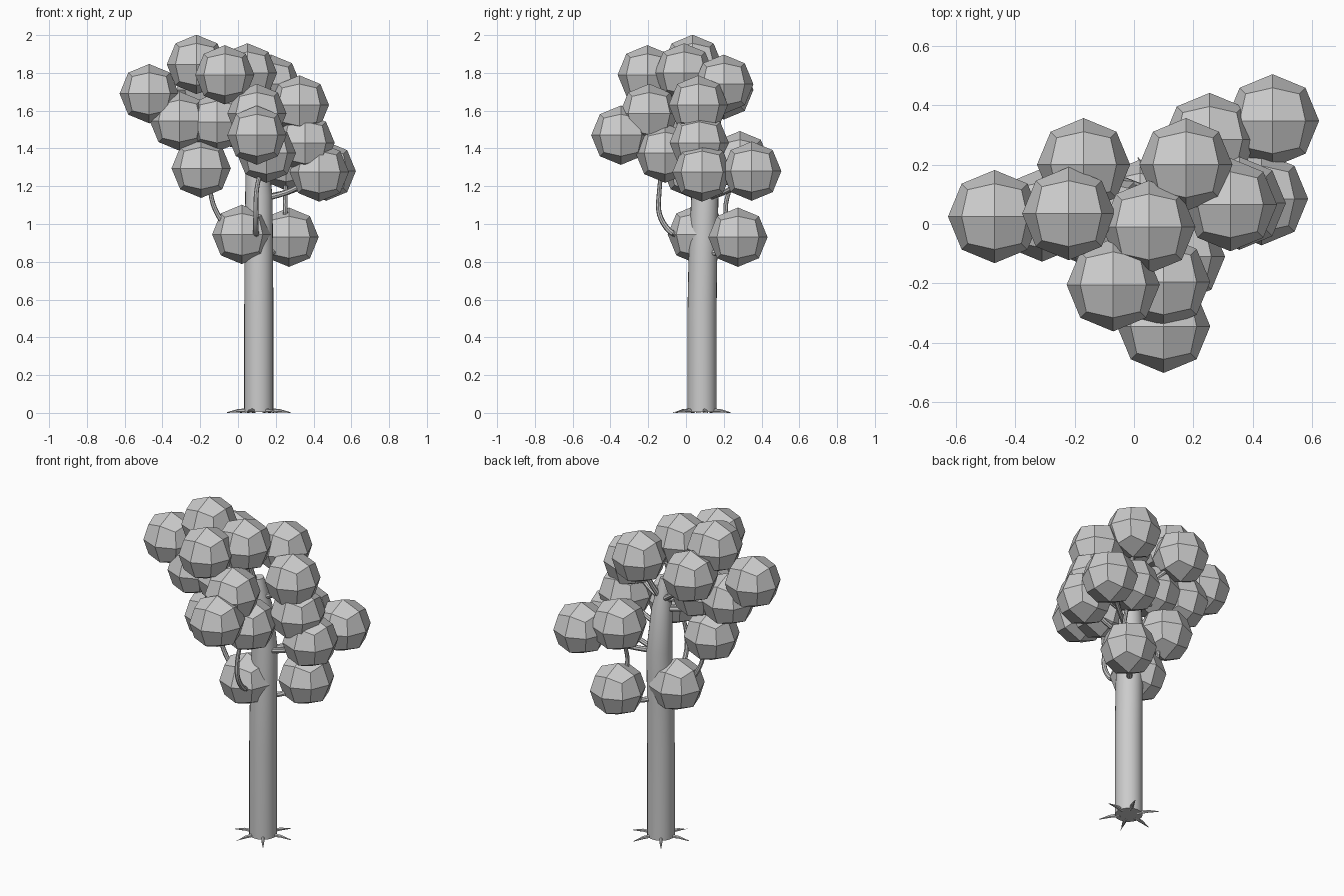
import bpy, bmesh, math
from mathutils import Vector

if "Cube" in bpy.data.objects:
    bpy.data.objects.remove(bpy.data.objects["Cube"])

R = 0.157


def finish(bm, name, smooth=False):
    bmesh.ops.recalc_face_normals(bm, faces=bm.faces[:])
    me = bpy.data.meshes.new(name)
    bm.to_mesh(me)
    bm.free()
    ob = bpy.data.objects.new(name, me)
    bpy.context.collection.objects.link(ob)
    if smooth:
        bpy.ops.object.select_all(action='DESELECT')
        ob.select_set(True)
        bpy.context.view_layer.objects.active = ob
        bpy.ops.object.shade_smooth_by_angle(angle=math.radians(40))
    return ob


def leaf_ball(name, centre):
    # 24-face ball: a cube split once and pushed out to a sphere
    bm = bmesh.new()
    bmesh.ops.create_cube(bm, size=2)
    bmesh.ops.subdivide_edges(bm, edges=bm.edges[:], cuts=1, use_grid_fill=True)
    for v in bm.verts:
        v.co = v.co.normalized() * R + Vector(centre)
    finish(bm, name)


def tube(name, points, radii, sides):
    # round tube swept along a path, closed at both ends
    pts = [Vector(p) for p in points]
    bm = bmesh.new()
    rings = []
    for i, p in enumerate(pts):
        d = (pts[min(i + 1, len(pts) - 1)] - pts[max(i - 1, 0)]).normalized()
        if i == 0 and abs(d.z) > 0.9:
            d = Vector((0, 0, 1))
        ref = Vector((0, 1, 0)) if abs(d.y) < 0.9 else Vector((1, 0, 0))
        u = ref.cross(d).normalized()
        w = d.cross(u)
        rings.append([bm.verts.new(p + radii[i] * (
            u * math.cos(2 * math.pi * k / sides) + w * math.sin(2 * math.pi * k / sides)))
            for k in range(sides)])
    for a, b in zip(rings, rings[1:]):
        for k in range(sides):
            n = (k + 1) % sides
            bm.faces.new((a[k], a[n], b[n], b[k]))
    bm.faces.new(rings[0])
    bm.faces.new(rings[-1])
    finish(bm, name, True)


def smooth_path(points, n=5):
    # Catmull-Rom interpolation of the branch points
    p = [Vector(q) for q in points]
    p = [2 * p[0] - p[1]] + p + [2 * p[-1] - p[-2]]
    out = []
    for i in range(1, len(p) - 2):
        a, b, c, d = p[i - 1:i + 3]
        for k in range(n):
            t = k / n
            out.append(0.5 * (2 * b + (c - a) * t + (2 * a - 5 * b + 4 * c - d) * t * t
                              + (3 * b - a - 3 * c + d) * t ** 3))
    return out + [p[-2]]


def branch(name, points):
    path = smooth_path(points)
    tube(name, path, [0.017 - 0.007 * i / len(path) for i in range(len(path))], 8)


# foliage
balls = [
    (-0.47, 0.025, 1.69), (-0.22, 0.035, 1.845), (-0.07, -0.205, 1.79),
    (0.05, -0.01, 1.80), (0.175, 0.20, 1.74), (-0.17, 0.20, 1.71),
    (0.325, 0.065, 1.63), (-0.31, 0.03, 1.545), (-0.11, 0.03, 1.54),
    (0.10, -0.195, 1.585), (0.10, -0.345, 1.47), (0.355, 0.07, 1.43),
    (-0.195, 0.03, 1.295), (0.15, -0.11, 1.375), (0.255, 0.285, 1.335),
    (0.43, 0.085, 1.275), (0.467, 0.348, 1.28), (0.02, 0.06, 0.945),
    (0.27, 0.275, 0.93),
]
for i, c in enumerate(balls):
    leaf_ball(f"foliage_{i + 1}", c)

# trunk
tube("trunk", [(0.11, 0.085, 0.005), (0.11, 0.085, 0.55), (0.11, 0.09, 0.85),
               (0.11, 0.10, 1.15), (0.10, 0.09, 1.4), (0.09, 0.07, 1.58)],
     [0.077, 0.077, 0.076, 0.072, 0.058, 0.03], 24)

# long lower branches
branch("front_branch", [(0.10, 0.04, 0.94), (0.095, -0.07, 0.95), (0.095, -0.14, 1.05),
                        (0.10, -0.14, 1.19), (0.14, -0.12, 1.35)])
branch("left_branch", [(0.08, 0.08, 0.93), (-0.05, 0.05, 0.98), (-0.13, 0.04, 1.10),
                       (-0.16, 0.03, 1.28)])
branch("right_branch", [(0.12, 0.10, 0.85), (0.20, 0.20, 0.86), (0.25, 0.23, 0.98),
                        (0.25, 0.21, 1.10), (0.255, 0.27, 1.30)])

# short branches hidden in the crown
for i, c in enumerate(balls[:12] + balls[15:17]):
    c = Vector(c)
    start = Vector((0.10, 0.09, min(c.z - 0.15, 1.45)))
    mid = start.lerp(c, 0.55) - Vector((0, 0, 0.03))
    branch(f"crown_branch_{i + 1}", [start, mid, c])

# thin pointed roots around the base
for i, a in enumerate((10, 62, 125, 190, 245, 305)):
    d = Vector((math.cos(math.radians(a)), math.sin(math.radians(a)), 0))
    base = Vector((0.11, 0.085, 0.012))
    tube(f"root_{i + 1}", [base + d * 0.05, base + d * 0.11,
                           base + d * 0.17 - Vector((0, 0, 0.01))],
         [0.012, 0.009, 0.002], 6)
